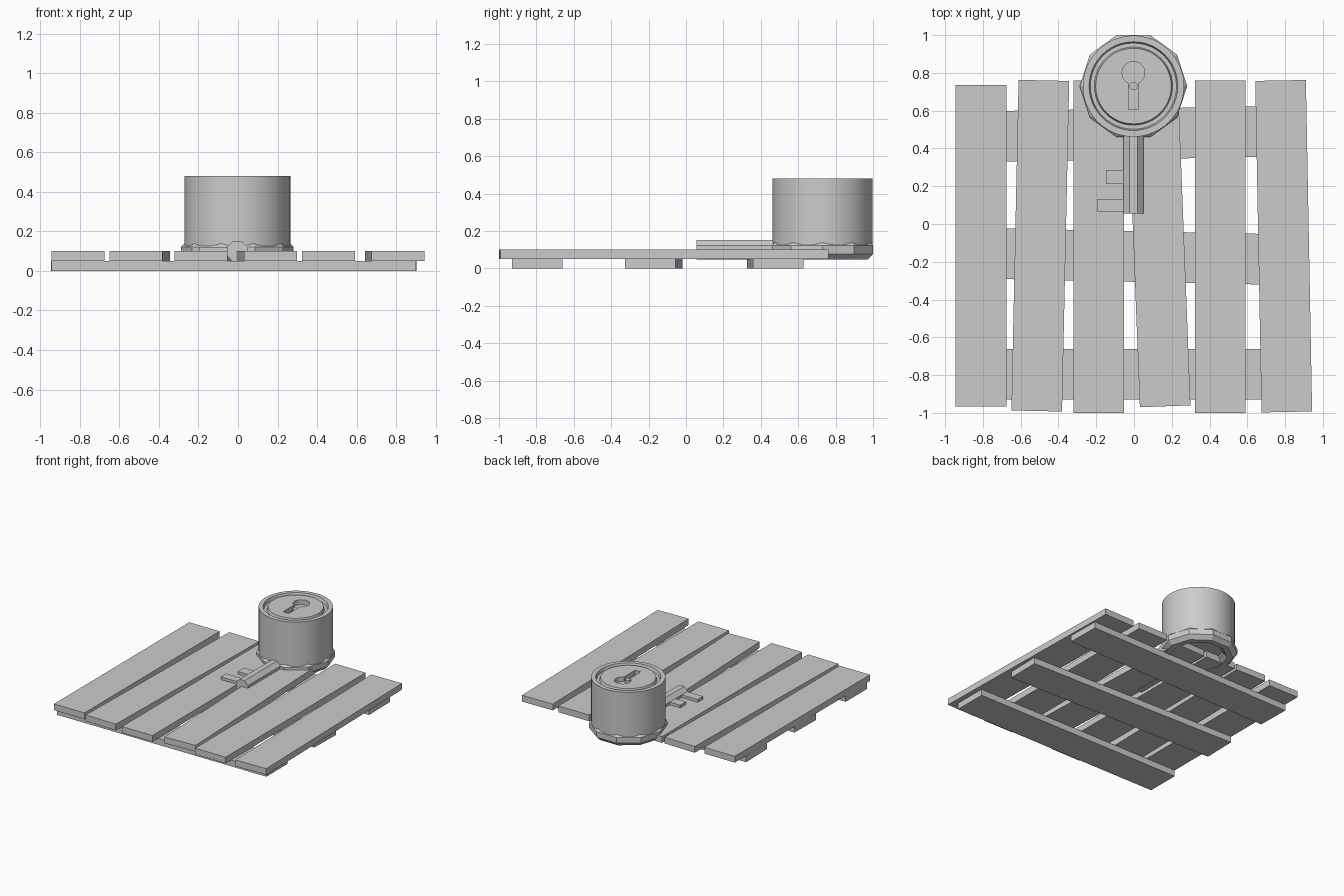
import bpy, bmesh, math
from mathutils import Vector

if "Cube" in bpy.data.objects:
    bpy.data.objects.remove(bpy.data.objects["Cube"])

CX, CY = -0.003, 0.73   # lock and key bow centre


def make(name, bm, smooth=False):
    bmesh.ops.recalc_face_normals(bm, faces=bm.faces)
    me = bpy.data.meshes.new(name)
    bm.to_mesh(me)
    bm.free()
    ob = bpy.data.objects.new(name, me)
    bpy.context.collection.objects.link(ob)
    if smooth:
        bpy.ops.object.select_all(action='DESELECT')
        ob.select_set(True)
        bpy.context.view_layer.objects.active = ob
        bpy.ops.object.shade_smooth_by_angle(angle=math.radians(30))
    return ob


def prism(name, outline, z0, z1):
    bm = bmesh.new()
    low = bm.faces.new([bm.verts.new((x, y, z0)) for x, y in outline])
    ext = bmesh.ops.extrude_face_region(bm, geom=[low], use_keep_orig=True)
    verts = [g for g in ext["geom"] if isinstance(g, bmesh.types.BMVert)]
    bmesh.ops.translate(bm, verts=verts, vec=(0, 0, z1 - z0))
    return make(name, bm)


def board(name, a, b, width, z0, z1):
    # flat board running from end point a to end point b
    a, b = Vector(a), Vector(b)
    d = (b - a).normalized()
    n = Vector((-d.y, d.x)) * width / 2
    return prism(name, [a - n, b - n, b + n, a + n], z0, z1)


# planks: lower end and upper end of each centre line
planks = [((-0.81, -0.965), (-0.81, 0.735)), ((-0.515, -0.99), (-0.477, 0.76)),
          ((-0.187, -1.0), (-0.187, 0.76)), ((0.165, -0.965), (0.098, 0.76)),
          ((0.457, -1.0), (0.457, 0.76)), ((0.809, -0.995), (0.776, 0.76))]
for i, (a, b) in enumerate(planks):
    board(f"plank_{i + 1}", a, b, 0.268, 0.05, 0.10)

# cross bars underneath
for i, (l, r) in enumerate([(-0.795, -0.795), (-0.152, -0.191), (0.46, 0.493)]):
    board(f"cross_bar_{i + 1}", (-0.943, l), (0.9, r), 0.268, 0, 0.05)

# key bow: ten-sided ring with octagonal section
TUBE, MAJOR, NU, NV = 0.057, 0.232, 10, 8
bm = bmesh.new()
rings = []
for i in range(NU):
    u = 2 * math.pi * i / NU
    ring = []
    for j in range(NV):
        v = 2 * math.pi * (j + 0.5) / NV
        r = MAJOR + TUBE * math.cos(v)
        ring.append(bm.verts.new((CX + r * math.cos(u), CY + r * math.sin(u),
                                  0.10 + TUBE * math.sin(v))))
    rings.append(ring)
for i in range(NU):
    p, q = rings[i], rings[(i + 1) % NU]
    for j in range(NV):
        k = (j + 1) % NV
        bm.faces.new((p[j], q[j], q[k], p[k]))
make("key_bow", bm)

# key shaft: octagonal rod along y
bm = bmesh.new()
pts = [2 * math.pi * (j + 0.5) / 8 for j in range(8)]
ends = [[bm.verts.new((CX + TUBE * math.cos(a), y, 0.10 + TUBE * math.sin(a)))
         for a in pts] for y in (0.055, 0.51)]
for j in range(8):
    k = (j + 1) % 8
    bm.faces.new((ends[0][j], ends[0][k], ends[1][k], ends[1][j]))
for e in ends:
    bm.faces.new(e)
make("key_shaft", bm)

# key teeth
for i, (x, y, w) in enumerate([(-0.148, 0.248, 0.074), (-0.197, 0.099, 0.068)]):
    board(f"key_tooth_{i + 1}", (x, y), (-0.02, y), w, 0.08, 0.122)

# lock body: turned profile with a ring groove in the top
profile = [(0, 0.10), (0.268, 0.10), (0.268, 0.48), (0.235, 0.48),
           (0.228, 0.455), (0.207, 0.455), (0.2, 0.478), (0, 0.478)]
bm = bmesh.new()
vs = [bm.verts.new((CX + r, CY, z)) for r, z in profile]
es = [bm.edges.new(p) for p in zip(vs, vs[1:])]
bmesh.ops.spin(bm, geom=vs + es, cent=(CX, CY, 0), axis=(0, 0, 1),
               angle=2 * math.pi, steps=48)
bmesh.ops.remove_doubles(bm, verts=bm.verts, dist=1e-5)
lock = make("lock_body", bm, smooth=True)

# keyhole cut
R, W, HY = 0.06, 0.025, 0.80
a0 = -math.pi / 2 + math.asin(W / R)
span = 2 * math.pi - 2 * math.asin(W / R)
hole = [(CX + R * math.cos(a0 + span * i / 24), HY + R * math.sin(a0 + span * i / 24))
        for i in range(25)]
hole += [(CX - W, 0.607), (CX + W, 0.607)]
cutter = prism("keyhole_cutter", hole, 0.44, 0.55)
cutter.hide_render = True
mod = lock.modifiers.new("keyhole", 'BOOLEAN')
mod.operation = 'DIFFERENCE'
mod.solver = 'EXACT'
mod.object = cutter
bpy.context.view_layer.objects.active = lock
bpy.ops.object.modifier_apply(modifier=mod.name)
bpy.data.objects.remove(cutter, do_unlink=True)

# small centre pin in the keyhole
prism("keyhole_pin", [(CX + 0.022 * math.cos(math.pi * i / 6),
                       CY + 0.022 * math.sin(math.pi * i / 6)) for i in range(12)],
      0.43, 0.46)
